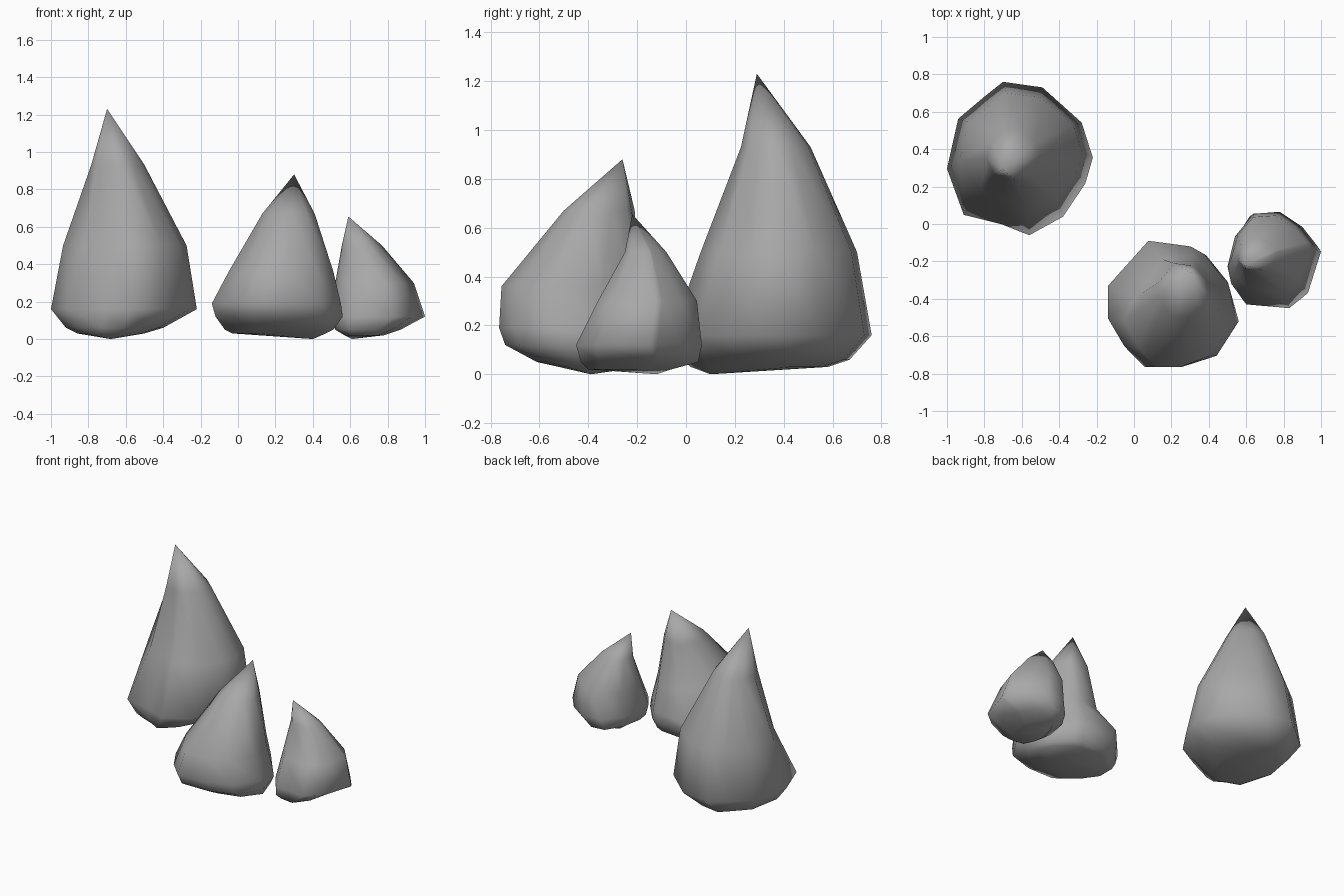
import bpy, bmesh

if "Cube" in bpy.data.objects:
    bpy.data.objects.remove(bpy.data.objects["Cube"])

stone = bpy.data.materials.new("stone_grey")
stone.diffuse_color = (.39, .39, .39, 1)
stone.use_nodes = True
stone.node_tree.nodes["Principled BSDF"].inputs["Base Color"].default_value = stone.diffuse_color


def rock(name, outline, levels, apex, foot, dents=()):
    """Loft a faceted plan outline through levels (z, x0, x1, y0, y1) to a point.
    dents: (level, corner, dx, dy) hollows in the side."""
    xs = [p[0] for p in outline]
    ys = [p[1] for p in outline]
    bm = bmesh.new()
    rings = []
    for z, x0, x1, y0, y1 in levels:
        rings.append([bm.verts.new((
            x0 + (x1 - x0) * (x - min(xs)) / (max(xs) - min(xs)),
            y0 + (y1 - y0) * (y - min(ys)) / (max(ys) - min(ys)), z))
            for x, y in outline])
    for level, corner, dx, dy in dents:
        rings[level][corner].co.x += dx
        rings[level][corner].co.y += dy
    n = len(outline)
    base = bm.verts.new((*foot, 0))
    tip = bm.verts.new(apex)
    for i in range(n):
        j = (i + 1) % n
        for a, b in zip(rings, rings[1:]):
            bm.faces.new((a[i], a[j], b[j], b[i]))
        bm.faces.new((rings[0][j], rings[0][i], base))
        bm.faces.new((rings[-1][i], rings[-1][j], tip))
    bmesh.ops.recalc_face_normals(bm, faces=bm.faces)
    for f in bm.faces:
        f.smooth = True
    mesh = bpy.data.meshes.new(name)
    bm.to_mesh(mesh)
    bm.free()
    mesh.materials.append(stone)
    bpy.context.collection.objects.link(bpy.data.objects.new(name, mesh))


# Tall rock, back left
rock("large_rock",
     [(-.70, .77), (-.49, .74), (-.28, .55), (-.22, .36), (-.26, .22), (-.38, .04),
      (-.56, -.06), (-.71, 0), (-.91, .05), (-1, .30), (-.94, .57), (-.80, .69)],
     [(.03, -.86, -.50, .02, .58), (.06, -.92, -.40, -.01, .67),
      (.16, -1, -.22, -.06, .76), (.50, -.935, -.275, .06, .70),
      (.93, -.785, -.50, .225, .51)],
     (-.70, .29, 1.23), (-.68, .10), [(3, 8, .04, .03), (3, 7, .01, .02)])

# Medium rock, front centre
rock("medium_rock",
     [(.08, -.09), (.31, -.12), (.38, -.16), (.50, -.31), (.56, -.53), (.45, -.70),
      (.26, -.76), (.06, -.76), (-.05, -.65), (-.14, -.50), (-.14, -.33)],
     [(.03, -.03, .47, -.52, -.18), (.05, -.07, .51, -.61, -.14),
      (.12, -.12, .56, -.74, -.10), (.19, -.14, .55, -.765, -.09),
      (.36, -.05, .51, -.755, -.14), (.67, .13, .41, -.50, -.21)],
     (.30, -.26, .88), (.40, -.39), [(4, 0, .03, -.05), (4, 10, .05, -.04)])

# Small rock, right
rock("small_rock",
     [(.64, .06), (.78, .07), (.90, -.01), (.98, -.11), (1, -.14), (.93, -.36),
      (.83, -.44), (.60, -.42), (.52, -.31), (.50, -.22), (.54, -.06)],
     [(.02, .57, .78, -.40, -.06), (.05, .52, .87, -.43, .05),
      (.12, .50, 1, -.45, .065), (.30, .52, .94, -.36, .045),
      (.50, .555, .77, -.25, -.08)],
     (.59, -.22, .655), (.61, -.12))
